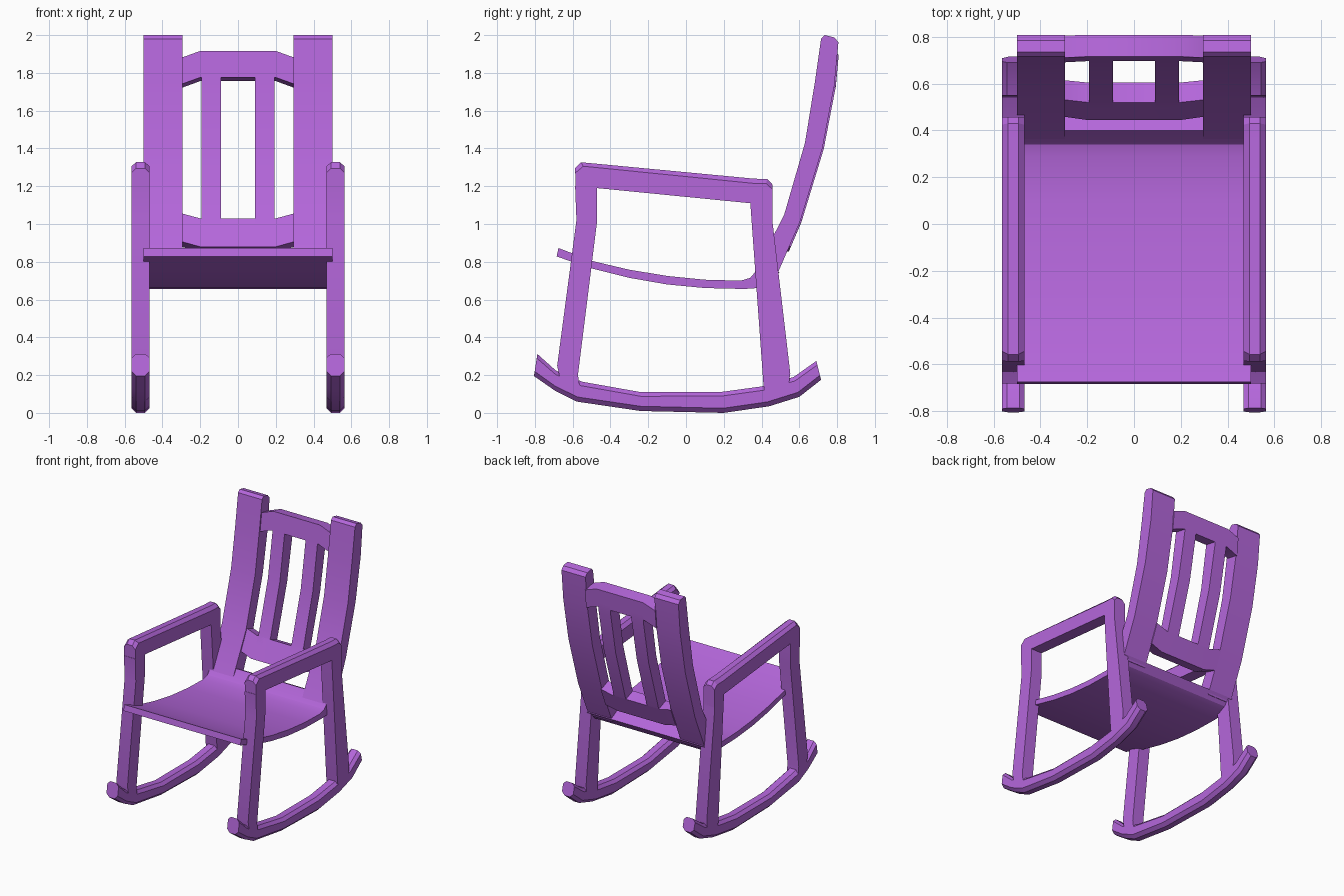
import bpy, bmesh, math
from mathutils import Vector

cube = bpy.data.objects.get("Cube")
if cube:
    bpy.data.objects.remove(cube)

purple = bpy.data.materials.new("purple_paint")
purple.use_nodes = True
COLOR = (0.46, 0.135, 0.71, 1)
purple.diffuse_color = COLOR
purple.node_tree.nodes["Principled BSDF"].inputs["Base Color"].default_value = COLOR


def loft(name, sections):
    """Skin a row of equal-sized cross-sections and cap both ends."""
    bm = bmesh.new()
    rings = [[bm.verts.new(p) for p in s] for s in sections]
    n = len(rings[0])
    for a, b in zip(rings, rings[1:]):
        for i in range(n):
            j = (i + 1) % n
            bm.faces.new((a[i], a[j], b[j], b[i]))
    bm.faces.new(rings[0])
    bm.faces.new(rings[-1])
    bmesh.ops.recalc_face_normals(bm, faces=bm.faces)
    mesh = bpy.data.meshes.new(name)
    bm.to_mesh(mesh)
    bm.free()
    obj = bpy.data.objects.new(name, mesh)
    bpy.context.collection.objects.link(obj)
    mesh.materials.append(purple)
    bpy.ops.object.select_all(action='DESELECT')
    obj.select_set(True)
    bpy.context.view_layer.objects.active = obj
    bpy.ops.object.shade_smooth_by_angle(angle=math.radians(25))
    return obj


def beam(name, pairs, x0, x1, cut_a=0, cut_b=0):
    """Loft side-view (y, z) pairs between x0 and x1, chamfering either edge."""
    def edge(p, q, cut, flip):
        step = (q - p).normalized() * cut
        if cut:
            pts = [(x0, p + step), (x0 + cut, p), (x1 - cut, p), (x1, p + step)]
        else:
            pts = [(x0, p), (x1, p)]
        return pts[::-1] if flip else pts
    sections = []
    for a, b in pairs:
        a, b = Vector(a), Vector(b)
        ring = edge(a, b, cut_a, False) + edge(b, a, cut_b, True)
        sections.append([(x, v.x, v.y) for x, v in ring])
    return loft(name, sections)


# Side frames: (outer, inner) outlines
ARM = [((-.587, 1.295), (-.582, 1.1)), ((-.557, 1.327), (-.47, 1.19)),
       ((.36, 1.24), (.34, 1.11)), ((.43, 1.238), (.4, 1.1)),
       ((.457, 1.21), (.457, 1.05))]
FRONT_LEG = [((-.587, 1.2), (-.47, 1.2)), ((-.58, 1.02), (-.47, 1.02)),
             ((-.682, .25), (-.572, .2)), ((-.66, .15), (-.56, .12))]
BACK_LEG = [((.457, 1.15), (.34, 1.12)), ((.457, 1.02), (.347, 1.02)),
            ((.552, .21), (.41, .15)), ((.54, .12), (.42, .09))]
ROCKER = [((-.805, .195), (-.787, .312)), ((-.69, .115), (-.69, .225)),
          ((-.58, .06), (-.55, .165)), ((-.24, .01), (-.24, .11)),
          ((.2, 0), (.18, .11)), ((.44, .035), (.4, .14)),
          ((.6, .085), (.57, .19)), ((.715, .175), (.69, .275))]
for side, s in (("left", 1), ("right", -1)):
    xs = sorted((s * .468, s * .564))
    beam(side + "_armrest", ARM, *xs, cut_a=.025)
    beam(side + "_front_leg", FRONT_LEG, *xs)
    beam(side + "_back_leg", BACK_LEG, *xs)
    beam(side + "_rocker", ROCKER, *xs, cut_a=.025, cut_b=.022)

# Curved seat: (top, underside)
SEAT = [((-.675, .873), (-.685, .828)), ((-.5, .805), (-.5, .765)),
        ((-.3, .758), (-.3, .715)), ((-.1, .725), (-.1, .68)),
        ((.1, .705), (.1, .661)), ((.29, .7), (.31, .656)),
        ((.34, .715), (.39, .662)), ((.37, .75), (.45, .69)),
        ((.4, .795), (.495, .745))]
beam("seat", SEAT, -.5, .5)

# Curved backrest: (front, back) outline shared by posts, rails and slats
BACK = [((.36, .735), (.475, .715)), ((.52, 1.05), (.605, 1.015)),
        ((.63, 1.43), (.722, 1.4)), ((.682, 1.75), (.785, 1.73)),
        ((.715, 1.98), (.807, 1.962))]
TIP = [((.735, 2), (.785, 1.988))]


def back_at(z, depth):
    """Point on the backrest at a front height z and relative depth."""
    for (f0, b0), (f1, b1) in zip(BACK, BACK[1:]):
        if z <= f1[1]:
            break
    t = (z - f0[1]) / (f1[1] - f0[1])
    front = Vector(f0).lerp(Vector(f1), t)
    return front.lerp(Vector(b0).lerp(Vector(b1), t), depth)


def back_pair(z):
    return back_at(z, .1), back_at(z, 1.08)


# Wide outer posts and slim slats
for side, s in (("left", 1), ("right", -1)):
    beam(side + "_back_post", BACK + TIP, *sorted((s * .295, s * .5)))
    heights = [.98] + [f[1] for f, b in BACK[1:-1]] + [1.82]
    beam(side + "_slat", [back_pair(z) for z in heights],
         *sorted((s * .09, s * .192)))


# Arched rails joining the posts: z limits at the middle and at the ends
def rail(name, middle, ends):
    sections = []
    for x, (low, high) in ((-.3, ends), (-.2, middle), (.2, middle), (.3, ends)):
        ring = [*back_pair(low), *reversed(back_pair(high))]
        sections.append([(x, p.x, p.y) for p in ring])
    loft(name, sections)


rail("top_rail", (1.778, 1.918), (1.742, 1.882))
rail("lower_rail", (.882, 1.033), (.91, 1.06))
